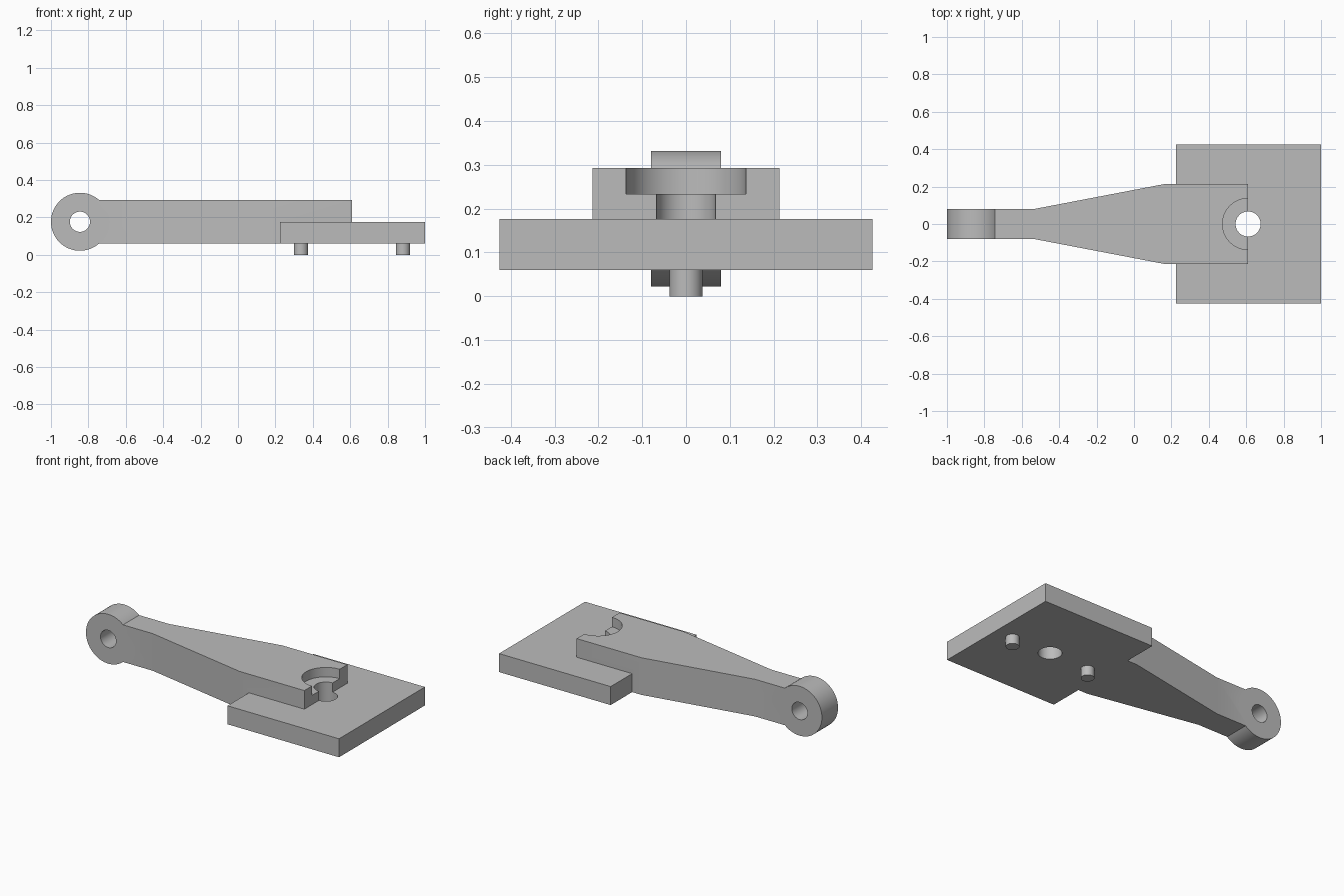
import bpy, bmesh, math
from mathutils import Matrix, Vector

cube = bpy.data.objects.get("Cube")
if cube:
    bpy.data.objects.remove(cube, do_unlink=True)

GREY = (0.5, 0.5, 0.5, 1.0)
grey = bpy.data.materials.new("plain grey")
grey.use_nodes = True
grey.diffuse_color = GREY
grey.node_tree.nodes["Principled BSDF"].inputs["Base Color"].default_value = GREY


def make_object(name, bm):
    bmesh.ops.recalc_face_normals(bm, faces=bm.faces[:])
    mesh = bpy.data.meshes.new(name)
    bm.to_mesh(mesh)
    bm.free()
    mesh.materials.append(grey)
    obj = bpy.data.objects.new(name, mesh)
    bpy.context.collection.objects.link(obj)
    return obj


def prism(name, outline, z0, z1):
    bm = bmesh.new()
    face = bm.faces.new([bm.verts.new((x, y, z0)) for x, y in outline])
    ext = bmesh.ops.extrude_face_region(bm, geom=[face])
    top = [v for v in ext["geom"] if isinstance(v, bmesh.types.BMVert)]
    bmesh.ops.translate(bm, verts=top, vec=(0, 0, z1 - z0))
    return make_object(name, bm)


def cylinder(name, centre, radius, depth, along_y=False):
    bm = bmesh.new()
    turn = Matrix.Rotation(math.pi / 2, 4, "X") if along_y else Matrix()
    bmesh.ops.create_cone(bm, cap_ends=True, segments=64, radius1=radius, radius2=radius,
                          depth=depth, matrix=Matrix.Translation(Vector(centre)) @ turn)
    return make_object(name, bm)


def combine(target, tool, operation):
    mod = target.modifiers.new(tool.name, "BOOLEAN")
    mod.operation, mod.solver, mod.object = operation, "EXACT", tool
    bpy.context.view_layer.objects.active = target
    bpy.ops.object.modifier_apply(modifier=mod.name)
    bpy.data.objects.remove(tool, do_unlink=True)


# Base plate
BOTTOM, PLATE_TOP, ARM_TOP = 0.06, 0.176, 0.293
HOLE_X, RING_X = 0.61, -0.845
bracket = prism("lever_bracket", [(0.225, -0.426), (1, -0.426), (1, 0.426), (0.225, 0.426)],
                BOTTOM, PLATE_TOP)

# Tapered arm, mirrored about its centre line
side = [(-0.76, 0.08), (-0.535, 0.08), (0.16, 0.213), (HOLE_X, 0.213)]
outline = side + [(x, -y) for x, y in reversed(side)]
combine(bracket, prism("arm", outline, BOTTOM, ARM_TOP), "UNION")

# Pivot ring at the arm's end
combine(bracket, cylinder("ring", (RING_X, 0, 0.177), 0.155, 0.16, True), "UNION")
combine(bracket, cylinder("pivot_hole", (RING_X, 0, 0.177), 0.054, 0.4, True), "DIFFERENCE")

# Bolt hole and its counterbore
combine(bracket, cylinder("bolt_hole", (HOLE_X, 0, 0.2), 0.067, 0.6), "DIFFERENCE")
combine(bracket, cylinder("counterbore", (HOLE_X, 0, 0.334), 0.137, 0.2), "DIFFERENCE")

# Locating pins under the plate
pins = [cylinder(name, (x, 0, 0.04), 0.038, 0.08)
        for name, x in (("inner_pin", 0.337), ("outer_pin", 0.882))]

for obj in [bracket] + pins:
    bpy.ops.object.select_all(action="DESELECT")
    obj.select_set(True)
    bpy.context.view_layer.objects.active = obj
    bpy.ops.object.shade_smooth_by_angle(angle=math.radians(30))
